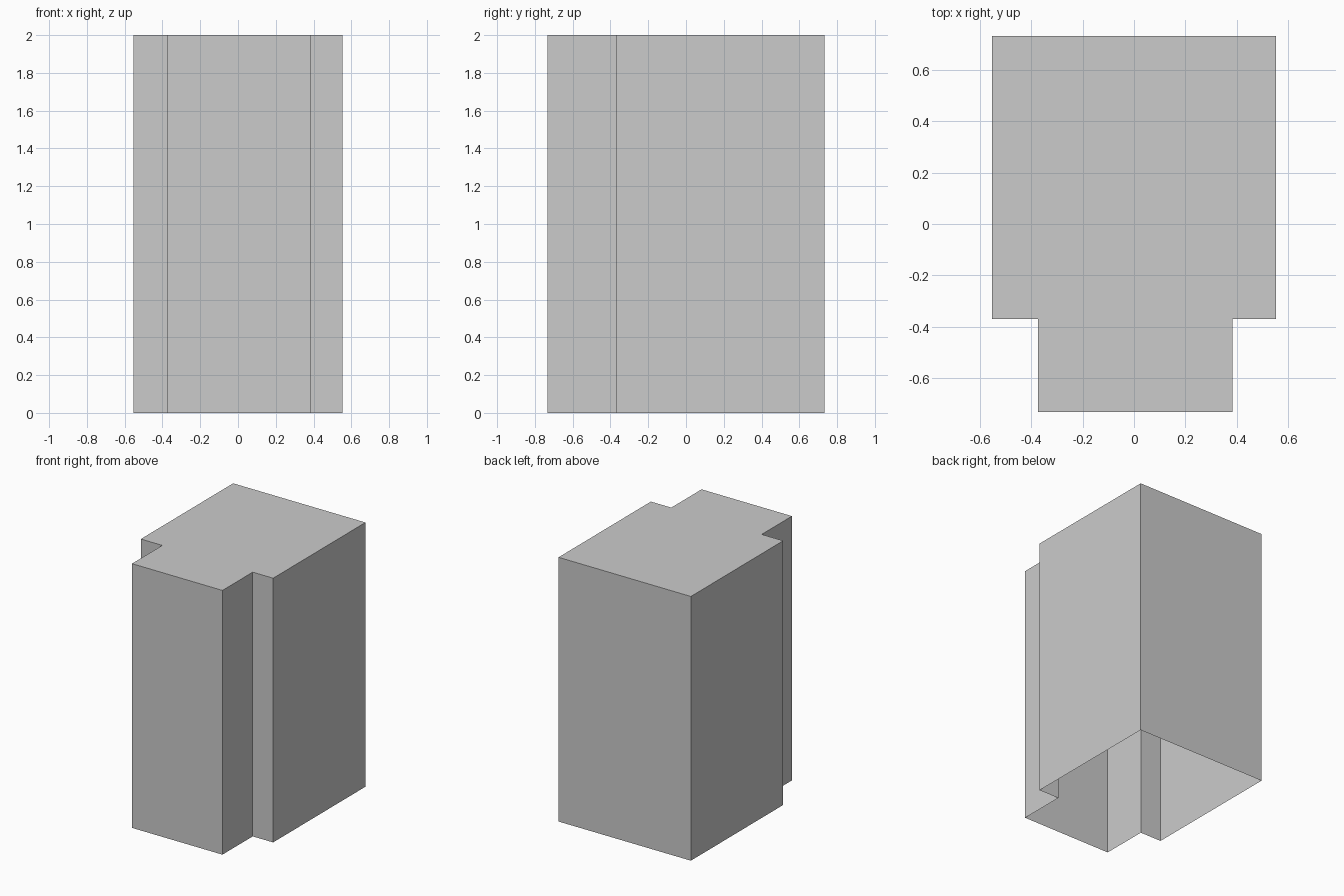
import bpy
import bmesh

if "Cube" in bpy.data.objects:
    bpy.data.objects.remove(bpy.data.objects["Cube"])

HEIGHT = 2.0

# Stepped floor plan, counter-clockwise seen from above
plan = [(-0.374, -0.733), (0.383, -0.733), (0.383, -0.371), (0.554, -0.371),
        (0.554, 0.733), (-0.554, 0.733), (-0.554, -0.371), (-0.374, -0.371)]

bm = bmesh.new()

# Closed top
top = [bm.verts.new((x, y, HEIGHT)) for x, y in plan]
bm.faces.new(top)

# Side walls, leaving the underside open
base = [bm.verts.new((x, y, 0.0)) for x, y in plan]
for i in range(len(plan)):
    j = (i + 1) % len(plan)
    bm.faces.new((base[i], base[j], top[j], top[i]))

mesh = bpy.data.meshes.new("stepped_block")
bm.to_mesh(mesh)
bm.free()
block = bpy.data.objects.new("stepped_block", mesh)
bpy.context.collection.objects.link(block)
